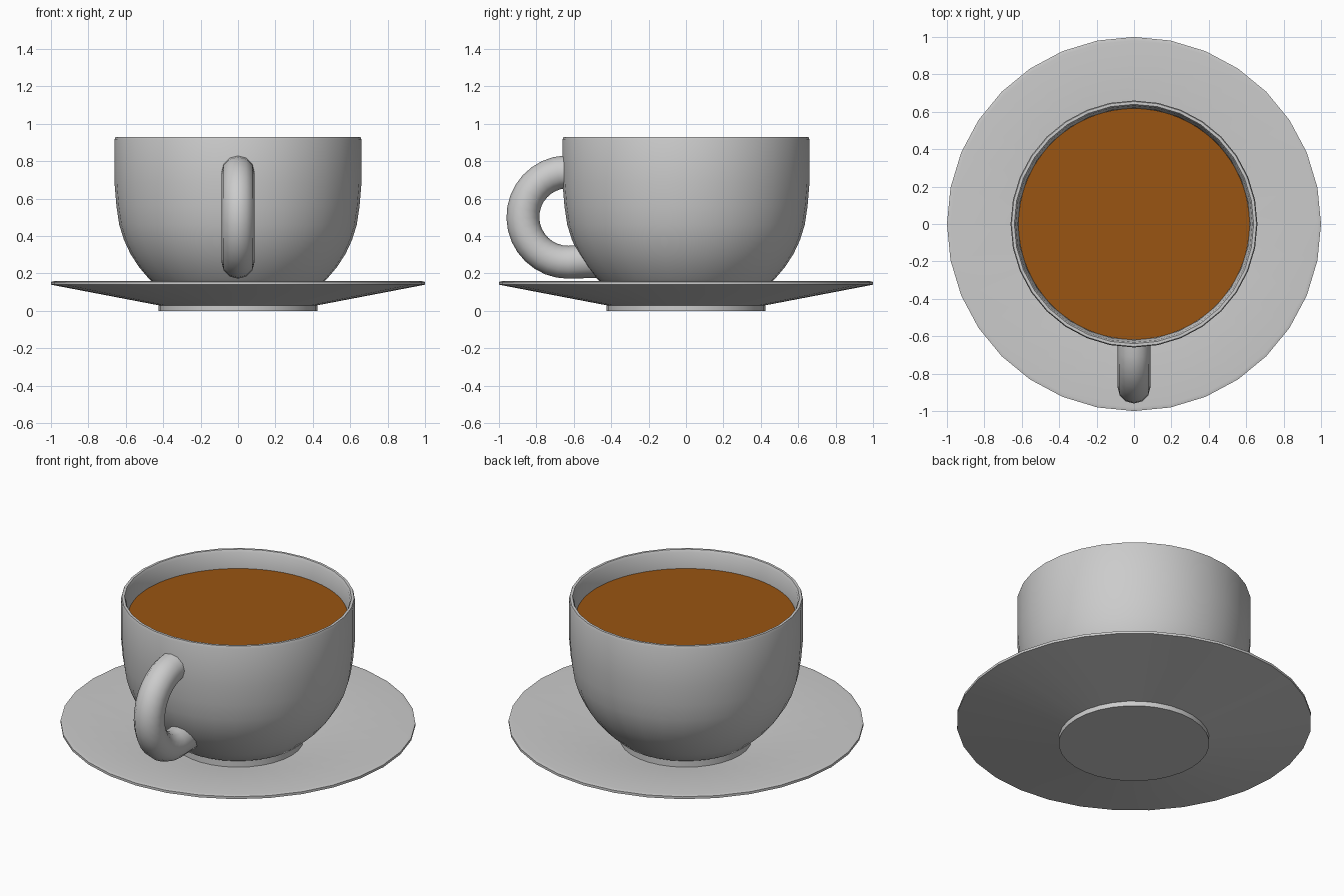
import bpy, bmesh, math
from mathutils import Vector

if "Cube" in bpy.data.objects:
    bpy.data.objects.remove(bpy.data.objects["Cube"])

SIDES = 32


def material(name, rgb):
    m = bpy.data.materials.new(name)
    m.diffuse_color = (*rgb, 1)
    m.use_nodes = True
    m.node_tree.nodes["Principled BSDF"].inputs["Base Color"].default_value = m.diffuse_color
    return m


china = material("grey_china", (0.6, 0.6, 0.6))
brown = material("brown_coffee", (0.32, 0.09, 0.006))


def finish(name, bm, mat, angle=40):
    bmesh.ops.recalc_face_normals(bm, faces=bm.faces)
    me = bpy.data.meshes.new(name)
    bm.to_mesh(me)
    bm.free()
    me.materials.append(mat)
    ob = bpy.data.objects.new(name, me)
    bpy.context.collection.objects.link(ob)
    bpy.ops.object.select_all(action='DESELECT')
    ob.select_set(True)
    bpy.context.view_layer.objects.active = ob
    bpy.ops.object.shade_smooth_by_angle(angle=math.radians(angle))
    return ob


def skin(bm, rings):
    """Join neighbouring rings of equal length with quads."""
    for a, b in zip(rings, rings[1:]):
        n = len(a)
        for i in range(n):
            j = (i + 1) % n
            bm.faces.new((a[i], a[j], b[j], b[i]))


def lathe(name, profile, mat, sides=SIDES):
    """Turn (radius, z) points round the z axis; the end rings are capped."""
    bm = bmesh.new()
    rings = [[bm.verts.new((r * math.cos(k * math.tau / sides),
                            r * math.sin(k * math.tau / sides), z))
              for k in range(sides)] for r, z in profile]
    skin(bm, rings)
    bm.faces.new(rings[0])
    bm.faces.new(rings[-1])
    return finish(name, bm, mat)


# Saucer: foot disc, sloping underside, thin rim, flat well
lathe("saucer", [(0.425, 0), (0.425, 0.03), (1.0, 0.14), (1.0, 0.155),
                 (0.98, 0.16), (0.41, 0.045)], china)

# Cup: foot ring, rounded bowl, straight wall, rim and inside
lathe("cup", [(0.37, 0.042), (0.37, 0.09), (0.395, 0.095), (0.475, 0.17),
              (0.53, 0.235), (0.575, 0.305), (0.61, 0.38), (0.635, 0.46),
              (0.65, 0.56), (0.66, 0.68), (0.66, 0.915), (0.655, 0.93),
              (0.64, 0.93), (0.632, 0.915), (0.62, 0.82), (0.62, 0.68),
              (0.595, 0.46), (0.535, 0.305), (0.43, 0.17), (0.33, 0.13)], china)

# Coffee surface
bm = bmesh.new()
bmesh.ops.create_circle(bm, cap_ends=True, segments=64, radius=0.618)
bmesh.ops.translate(bm, verts=bm.verts, vec=(0, 0, 0.82))
coffee = finish("coffee", bm, brown)

# Handle: round tube on an arc, with its lower end run into the bowl
CY, CZ, MAJOR, MINOR, N = -0.63, 0.502, 0.242, 0.088, 12
bm = bmesh.new()
rings = []
for step in range(17):
    t = math.radians(93 + (270 - 93) * step / 16)
    ring = []
    for k in range(N):
        a = k * math.tau / N
        r = MAJOR + MINOR * math.cos(a)
        ring.append(bm.verts.new((MINOR * math.sin(a),
                                  CY + r * math.cos(t), CZ + r * math.sin(t))))
    rings.append(ring)
# lower end follows the slope of the bowl; upper end sits within the wall
rings.append([bm.verts.new((v.co.x, -0.46 - (v.co.z - 0.17) * 0.6, v.co.z + 0.005))
              for v in rings[-1]])
for v in rings[0]:
    v.co.y = -0.64
skin(bm, rings)
bm.faces.new(rings[0])
bm.faces.new(rings[-1])
finish("handle", bm, china)
